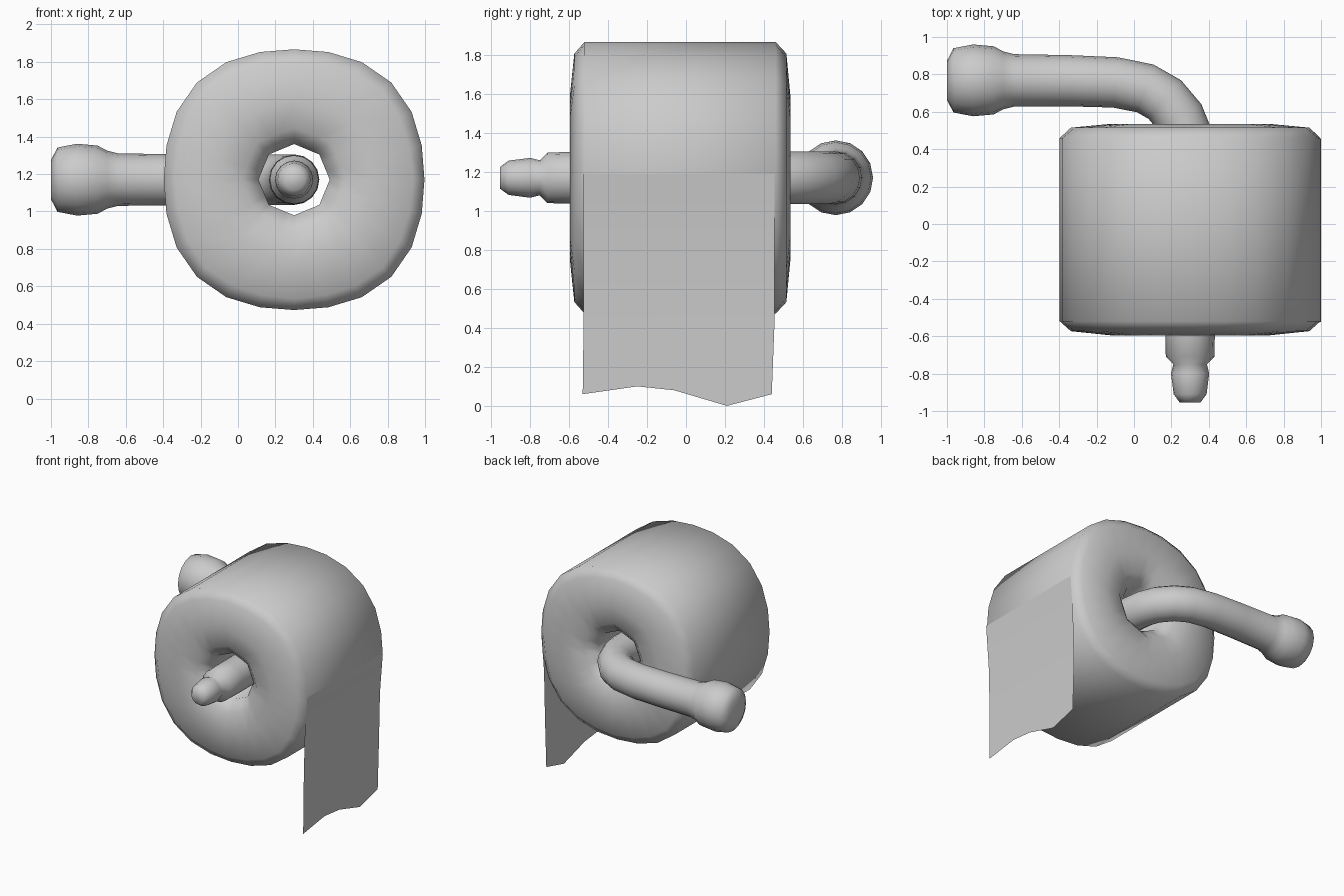
import bpy
import math
from mathutils import Vector

if "Cube" in bpy.data.objects:
    bpy.data.objects.remove(bpy.data.objects["Cube"])

CX, CZ = 0.30, 1.17          # roll axis, running along y


def make(name, verts, faces, smooth=True):
    me = bpy.data.meshes.new(name)
    me.from_pydata([tuple(v) for v in verts], [], faces)
    me.polygons.foreach_set("use_smooth", [smooth] * len(me.polygons))
    me.update()
    ob = bpy.data.objects.new(name, me)
    bpy.context.collection.objects.link(ob)
    return ob


def bridge(rings, n, closed=False):
    """Quads between consecutive rings of n vertices."""
    count = rings if closed else rings - 1
    return [(i * n + j, i * n + (j + 1) % n,
             (i + 1) % rings * n + (j + 1) % n, (i + 1) % rings * n + j)
            for i in range(count) for j in range(n)]


# Paper roll: slightly squarish outside blending to an octagonal hole
SEG = 24
profile = [(0.697, 0.46), (0.697, -0.03), (0.697, -0.52), (0.635, -0.573),
           (0.42, -0.595), (0.27, -0.575), (0.185, -0.50), (0.185, -0.03),
           (0.185, 0.44), (0.27, 0.515), (0.42, 0.535), (0.635, 0.515)]
verts = []
for r, y in profile:
    t = (r - 0.185) / (0.697 - 0.185)
    for j in range(SEG):
        a = 2 * math.pi * j / SEG
        squarish = 1 + 0.054 * math.sin(2 * a) ** 2
        eighth = math.pi / 4
        octagon = 1.03 * math.cos(eighth / 2) / math.cos(a % eighth - eighth / 2)
        k = r * (squarish * t + octagon * (1 - t))
        verts.append((CX + k * math.cos(a), y, CZ + k * math.sin(a)))
make("paper_roll", verts, bridge(len(profile), SEG, True))

# Holder rod: one swept tube with a small front knob and a large wall knob
# (x, y, radius) stations along the path
path = [(0.30, -0.955, 0.055), (0.30, -0.91, 0.088), (0.30, -0.80, 0.102),
        (0.30, -0.75, 0.090), (0.30, -0.71, 0.130), (0.30, -0.55, 0.133),
        (0.30, 0.00, 0.135), (0.30, 0.36, 0.135), (0.285, 0.47, 0.135),
        (0.245, 0.57, 0.135), (0.165, 0.665, 0.135), (0.06, 0.725, 0.135),
        (-0.10, 0.757, 0.135), (-0.35, 0.766, 0.137), (-0.64, 0.768, 0.140),
        (-0.70, 0.768, 0.155), (-0.75, 0.768, 0.182), (-0.86, 0.768, 0.192),
        (-0.965, 0.768, 0.172), (-1.00, 0.768, 0.105)]
N = 16
verts = []
for i, (x, y, r) in enumerate(path):
    a, b = path[max(i - 1, 0)], path[min(i + 1, len(path) - 1)]
    d = Vector((b[0] - a[0], b[1] - a[1], 0)).normalized()
    if x <= -0.64:
        d = Vector((-1, 0, 0))
    side = Vector((d.y, -d.x, 0))
    for j in range(N):
        t = 2 * math.pi * j / N
        verts.append(Vector((x, y, CZ)) + side * (r * math.cos(t))
                     + Vector((0, 0, r * math.sin(t))))
last = (len(path) - 1) * N
faces = [tuple(reversed(f)) for f in bridge(len(path), N)]
faces += [tuple(range(N)), tuple(range(last + N - 1, last - 1, -1))]
rod = make("holder_rod", verts, faces)

# Hanging sheet with a torn lower edge
rows = [(1.00, 1.19), (0.99, 1.05), (0.975, 0.85), (0.966, 0.45)]
cols = [-0.525, -0.25, -0.06, 0.21, 0.455]
torn = [0.06, 0.10, 0.08, 0.0, 0.06]
verts = [(x, y, z) for x, z in rows for y in cols]
verts += [(0.965, y, z) for y, z in zip([-0.53, -0.25, -0.06, 0.21, 0.44], torn)]
C = len(cols)
faces = [(i * C + j, (i + 1) * C + j, (i + 1) * C + j + 1, i * C + j + 1)
         for i in range(len(rows)) for j in range(C - 1)]
make("loose_sheet", verts, faces)

# Consistent outward normals on the closed parts
import bmesh
for name in ("paper_roll", "holder_rod"):
    me = bpy.data.objects[name].data
    bm = bmesh.new()
    bm.from_mesh(me)
    bmesh.ops.recalc_face_normals(bm, faces=bm.faces)
    bm.to_mesh(me)
    bm.free()
